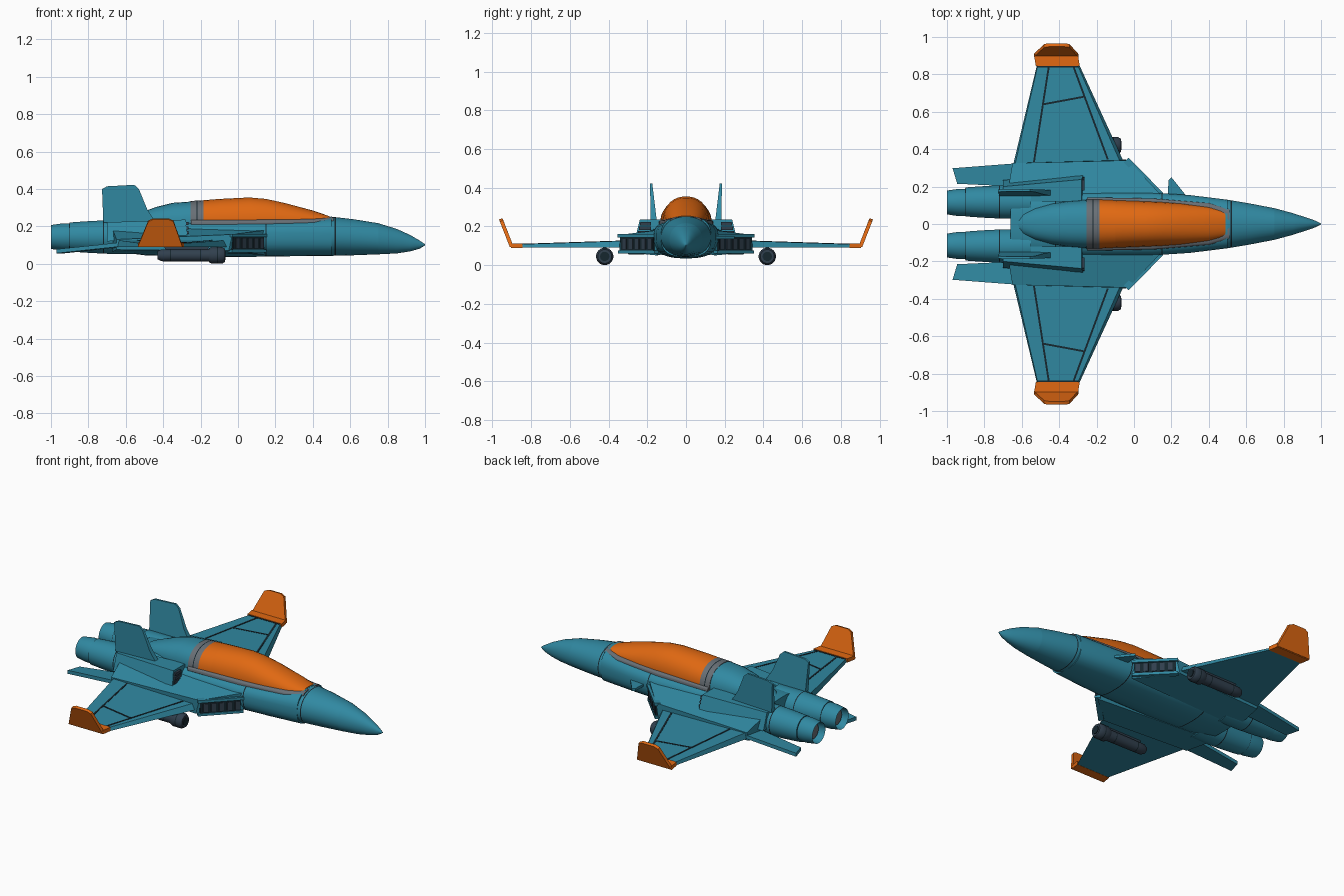
import bpy, bmesh, math
from mathutils import Vector

cube = bpy.data.objects.get("Cube")
if cube:
    bpy.data.objects.remove(cube, do_unlink=True)


def material(name, r, g, b):
    m = bpy.data.materials.new(name)
    m.use_nodes = True
    m.diffuse_color = (r, g, b, 1)
    node = next(n for n in m.node_tree.nodes if n.type == 'BSDF_PRINCIPLED')
    node.inputs["Base Color"].default_value = (r, g, b, 1)
    node.inputs["Roughness"].default_value = 0.6
    return m


TEAL = material("teal paint", 0.03, 0.25, 0.36)
ORANGE = material("orange paint", 0.75, 0.14, 0.006)
GREY = material("frame grey", 0.14, 0.16, 0.18)
SLATE = material("dark slate", 0.03, 0.05, 0.075)
SEAM = material("seam black", 0.008, 0.02, 0.028)


def finish(name, bm, mats, mirror):
    bmesh.ops.recalc_face_normals(bm, faces=bm.faces)
    mesh = bpy.data.meshes.new(name)
    bm.to_mesh(mesh)
    bm.free()
    for m in mats:
        mesh.materials.append(m)
    for p in mesh.polygons:
        p.use_smooth = True
    mesh.set_sharp_from_angle(angle=math.radians(32))
    ob = bpy.data.objects.new(name, mesh)
    bpy.context.collection.objects.link(ob)
    if mirror:
        mod = ob.modifiers.new("mirror", 'MIRROR')
        mod.use_axis = (False, True, False)
        mod.use_mirror_merge = False
    return ob


def slab(name, lower, upper, mat, mirror=True):
    """Solid between two matching loops of points."""
    bm = bmesh.new()
    a = [bm.verts.new(p) for p in lower]
    b = [bm.verts.new(p) for p in upper]
    bm.faces.new(a)
    bm.faces.new(b)
    for i in range(len(a)):
        j = (i + 1) % len(a)
        bm.faces.new((a[i], a[j], b[j], b[i]))
    return finish(name, bm, [mat], mirror)


def sample(stations, x):
    for s, t in zip(stations, stations[1:]):
        if x <= t[0]:
            break
    k = (x - s[0]) / (t[0] - s[0])
    return [u + (v - u) * k for u, v in zip(s, t)]


def loft(name, stations, mat, power=2, seams=(), y=0, mirror=False, hollow=False, sides=32):
    """Skin along x; each station is x, half width, bottom, middle, top."""
    half = 0.003
    stations = sorted(stations)
    xs = sorted({s[0] for s in stations} | {c + d for c in seams for d in (-half, half)})
    bm = bmesh.new()
    rings = []
    for x in xs:
        _, w, low, mid, top = sample(stations, x)
        ring = []
        for i in range(sides):
            a = math.tau * (i + 0.5) / sides
            c, s = (math.copysign(abs(f) ** (2 / power), f) for f in (math.cos(a), math.sin(a)))
            z = mid + s * ((top - mid) if s > 0 else (mid - low))
            ring.append(bm.verts.new((x, y + w * c, z)))
        rings.append(ring)
    for x0, x1, r, q in zip(xs, xs[1:], rings, rings[1:]):
        for i in range(sides):
            j = (i + 1) % sides
            f = bm.faces.new((r[i], r[j], q[j], q[i]))
            f.material_index = int(any(abs((x0 + x1) / 2 - c) < half / 2 for c in seams))
    end = bm.faces.new(rings[0])
    bm.faces.new(rings[-1])
    if hollow:
        bm.normal_update()
        bmesh.ops.inset_region(bm, faces=[end], thickness=0.01)
        for v in end.verts:
            v.co.x += 0.06
        end.material_index = 1
    return finish(name, bm, [mat, SEAM], mirror)


def tube(name, profile, mat, y, z, **options):
    return loft(name, [(x, r, z - r, z, z + r) for x, r in profile], mat, y=y, mirror=True, **options)


# Fuselage: pointed nose, then the boxier centre body
loft("nose", [(1, .003, .098, .1, .104), (.97, .018, .08, .105, .125), (.92, .035, .066, .11, .154),
              (.85, .058, .055, .12, .186), (.75, .085, .05, .13, .217), (.62, .11, .045, .14, .238),
              (.5, .13, .042, .145, .252)], TEAL, power=2.1, seams=(.75, .52))
loft("centre_body", [(.5, .13, .042, .145, .252), (.3, .155, .04, .15, .237), (.1, .168, .037, .15, .235),
                     (-.2, .17, .035, .15, .235), (-.5, .17, .045, .15, .235),
                     (-.66, .16, .065, .15, .23)], TEAL, power=2.7, seams=(.15, -.42))

# Spine behind the cockpit
loft("spine", [(-.25, .13, .17, .21, .333), (-.35, .122, .17, .21, .326), (-.44, .108, .17, .21, .303),
               (-.53, .085, .17, .205, .27), (-.59, .06, .17, .2, .248), (-.63, .02, .17, .2, .225)],
     TEAL, power=2.4)

# Cockpit: grey sill, glazing, rear band and rear frame
loft("cockpit_sill", [(.51, .08, .2, .22, .25), (.4, .112, .2, .215, .243), (.1, .137, .2, .215, .24),
                      (-.25, .143, .2, .215, .24)], GREY, power=4)
glass = [(.49, .07, .2, .23, .254), (.4, .092, .2, .22, .285), (.25, .11, .2, .22, .325),
         (.15, .117, .2, .22, .347), (.06, .121, .2, .22, .355), (-.1, .127, .2, .22, .347),
         (-.185, .131, .2, .22, .34), (-.255, .133, .2, .22, .336)]
loft("canopy", glass[:7], ORANGE, power=2.2, seams=(-.1,))
loft("canopy_rear_frame", glass[6:], GREY, power=2.2, seams=(-.22,))

# Broad shoulders carrying the side intakes
slab("shoulder", [(.14, .15, .05), (-.05, .345, .07), (-.65, .31, .075), (-.68, .1, .06)],
     [(.15, .15, .18), (-.03, .34, .157), (-.65, .325, .13), (-.68, .14, .21)], TEAL)


def intake_plate(name, start, stop, low, high, depth, mat):
    """Thin plate on the slanted front of the shoulder."""
    a, b = Vector((.145, .155, 0)), Vector((-.04, .343, 0))
    out = Vector((.7, .7, 0))
    loops = []
    for d in (-.02, depth):
        p, q = (a.lerp(b, t) + out * d for t in (start, stop))
        loops.append([p + Vector((0, 0, low)), q + Vector((0, 0, low)),
                      q + Vector((0, 0, high)), p + Vector((0, 0, high))])
    slab(name, loops[0], loops[1], mat)


intake_plate("side_intake", .06, .95, .075, .143, .007, SEAM)
for i in range(5):
    start = .08 + i * .175
    intake_plate("intake_vane", start, start + .1, .084, .134, .012, SLATE)
intake_plate("intake_lip", 0, 1, .143, .16, .016, TEAL)
intake_plate("intake_floor", 0, 1, .06, .075, .012, TEAL)

# Upper ducts with their vents
slab("upper_duct", [(-.27, .12, .13), (-.27, .265, .13), (-.7, .235, .12), (-.7, .12, .12)],
     [(-.28, .12, .236), (-.28, .238, .236), (-.7, .2, .222), (-.7, .12, .222)], TEAL)
for k in range(3):
    low = .158 + k * .024
    rear = [(-.3, .18, low), (-.3, .25 - k * .006, low), (-.3, .248 - k * .006, low + .018), (-.3, .18, low + .018)]
    slab("duct_vent", rear, [(-.265, y, z) for _, y, z in rear], SLATE)


# Wings and their panel seams
def wing_top(y):
    return .126 - .032 * (y - .3) / .545 * .55


slab("wing", [(-.04, .3, .09), (-.29, .845, .09), (-.52, .845, .09), (-.65, .3, .09)],
     [(-.06, .3, wing_top(.3)), (-.3, .845, wing_top(.845)),
      (-.515, .845, wing_top(.845)), (-.64, .3, wing_top(.3))], TEAL)


def wing_seam(x0, y0, x1, y1):
    p, q = Vector((x0, y0, wing_top(y0))), Vector((x1, y1, wing_top(y1)))
    side = (q - p).cross(Vector((0, 0, 1))).normalized() * .005
    lift = Vector((0, 0, .002))
    base = [p - side, p + side, q + side, q - side]
    slab("wing_seam", [v - lift for v in base], [v + lift for v in base], SEAM)


wing_seam(-.14, .345, -.325, .845)
wing_seam(-.535, .33, -.455, .845)
wing_seam(-.485, .64, -.27, .68)
wing_seam(-.515, .842, -.3, .842)

# Upturned wing tips
slab("wing_tip_base", [(-.29, .845, .089), (-.3, .905, .089), (-.535, .905, .089), (-.525, .845, .089)],
     [(-.29, .845, .113), (-.3, .905, .113), (-.535, .905, .113), (-.525, .845, .113)], ORANGE)
outline = [(-.298, .91, .092), (-.345, .962, .225), (-.37, .966, .236),
           (-.455, .966, .236), (-.48, .962, .225), (-.535, .91, .092)]
slab("winglet", outline, [(x, y - .018, z + .006) for x, y, z in outline], ORANGE)

# Tail fins, leaning slightly outward
fin = [(-.72, .22), (-.727, .4), (-.7, .414), (-.555, .422), (-.53, .4), (-.485, .29), (-.44, .22)]
slab("tail_fin", [(x, .15 + (z - .22) * .12, z) for x, z in fin],
     [(x, .182 + (z - .22) * .02, z) for x, z in fin], TEAL)

# Flat tailplanes beside the engines
tail = [(-.62, .2, .1), (-.62, .325, .105), (-.97, .298, .068), (-.945, .215, .066)]
slab("tailplane", [(x, y, z - .012) for x, y, z in tail], [(x, y, z + .01) for x, y, z in tail], TEAL)

# Twin engines with hollow nozzles
tube("engine", [(-.9, .078), (-.8, .085), (-.7, .09), (-.55, .09)], TEAL, .118, .143, seams=(-.72,))
tube("nozzle", [(-1, .064), (-.94, .073), (-.895, .074)], TEAL, .115, .143, seams=(-.9,), hollow=True)
tube("nozzle_core", [(-.965, .046), (-.93, .05)], GREY, .115, .143)

# Underwing pods on pylons
tube("pod_body", [(-.43, .022), (-.41, .032), (-.15, .034)], SLATE, .42, .045, seams=(-.36, -.2), sides=20)
tube("pod_front", [(-.155, .038), (-.14, .045), (-.085, .045), (-.07, .036)], SLATE, .42, .045,
     seams=(-.11,), sides=20)
tube("pod_lens", [(-.08, .024), (-.066, .024)], SEAM, .42, .045, sides=20)
slab("pod_pylon", [(-.17, .41, .06), (-.17, .43, .06), (-.38, .43, .06), (-.38, .41, .06)],
     [(-.15, .41, .1), (-.15, .43, .1), (-.4, .43, .1), (-.4, .41, .1)], SLATE)

# Single small vane on the left flank
vane = [(.28, .15), (.2, .25), (.185, .235), (.18, .15)]
slab("side_vane", [(x, y, .135) for x, y in vane], [(x, y, .15) for x, y in vane], TEAL, mirror=False)
